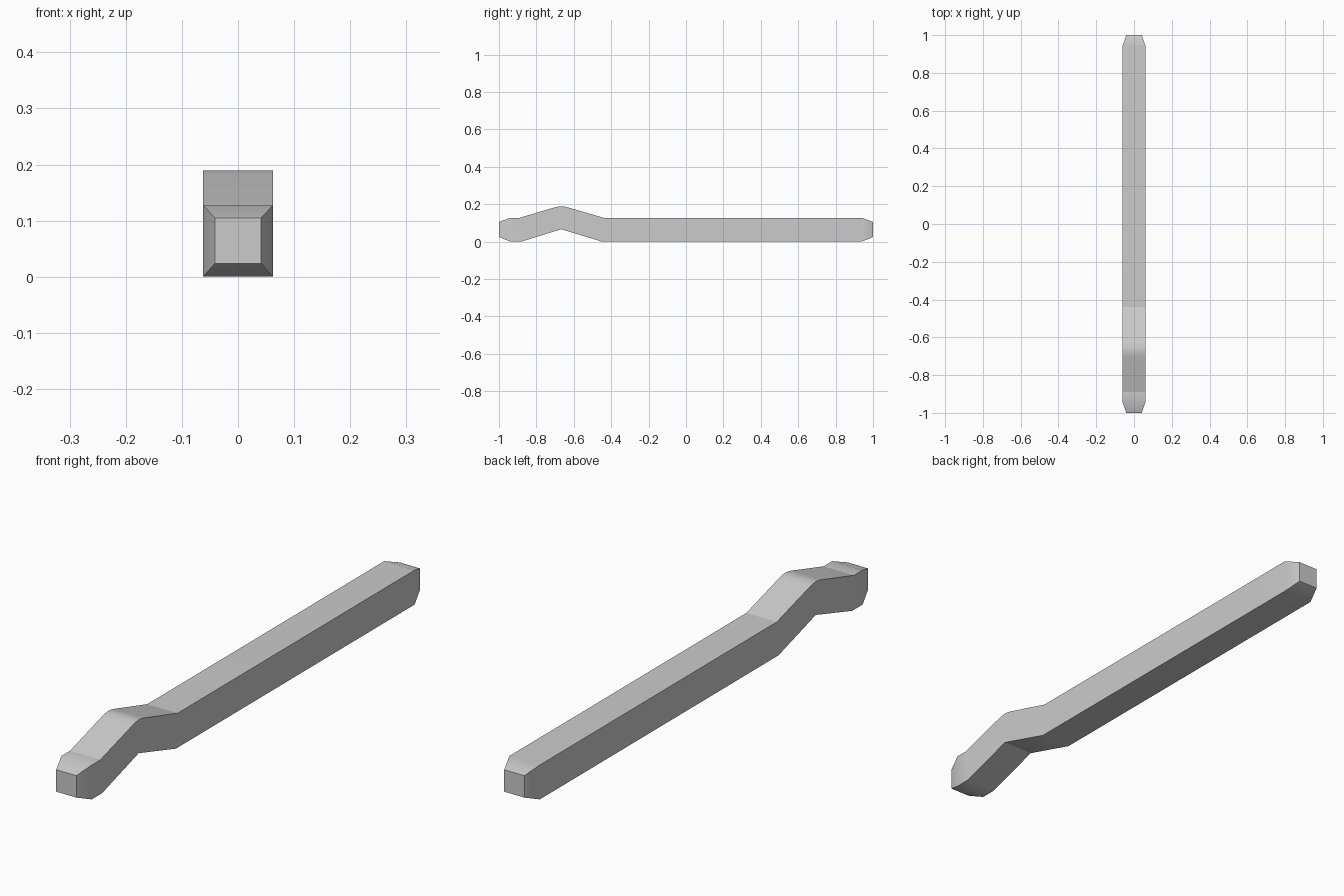
import bpy
import bmesh
import math

old = bpy.data.objects.get("Cube")
if old:
    bpy.data.objects.remove(old, do_unlink=True)

# Plain grey finish
grey = bpy.data.materials.new("grey")
grey.use_nodes = True
colour = (0.6, 0.6, 0.6, 1)
grey.diffuse_color = colour
grey.node_tree.nodes["Principled BSDF"].inputs["Base Color"].default_value = colour

HALF, TIP = 0.062, 0.041

# Cross-sections along the bar: top (y, z), bottom (y, z), half width
sections = [
    ((-1, 0.105), (-1, 0.024), TIP),
    ((-0.94, 0.127), (-0.94, 0), HALF),
    ((-0.89, 0.127), (-0.88, 0), HALF),
    ((-0.705, 0.182), (-0.667, 0.066), HALF),
    ((-0.685, 0.187), (-0.667, 0.066), HALF),
    ((-0.667, 0.189), (-0.667, 0.066), HALF),
    ((-0.649, 0.187), (-0.667, 0.066), HALF),
    ((-0.629, 0.182), (-0.667, 0.066), HALF),
    ((-0.44, 0.127), (-0.45, 0), HALF),
    ((0.94, 0.127), (0.94, 0), HALF),
    ((1, 0.105), (1, 0.024), TIP),
]

# Bar: skin neighbouring cross-sections and cap the ends
bm = bmesh.new()
rings = []
for (ty, tz), (by, bz), w in sections:
    corners = ((-w, by, bz), (w, by, bz), (w, ty, tz), (-w, ty, tz))
    rings.append([bm.verts.new(c) for c in corners])
for a, b in zip(rings, rings[1:]):
    for i in range(4):
        j = (i + 1) % 4
        bm.faces.new((a[i], a[j], b[j], b[i]))
bm.faces.new(rings[0])
bm.faces.new(rings[-1])
bmesh.ops.remove_doubles(bm, verts=bm.verts, dist=0.0005)
bmesh.ops.recalc_face_normals(bm, faces=bm.faces)

# Soft convex bends, crisp corners and inner creases
for face in bm.faces:
    face.smooth = True
for edge in bm.edges:
    angle = edge.calc_face_angle_signed(0)
    edge.smooth = -0.01 < angle < math.radians(30)

mesh = bpy.data.meshes.new("bent_bar")
bm.to_mesh(mesh)
bm.free()
mesh.materials.append(grey)
bar = bpy.data.objects.new("bent_bar", mesh)
bpy.context.collection.objects.link(bar)

# Keep the large faces flat while the bends stay soft
weighted = bar.modifiers.new("weighted_normals", "WEIGHTED_NORMAL")
weighted.keep_sharp = True
